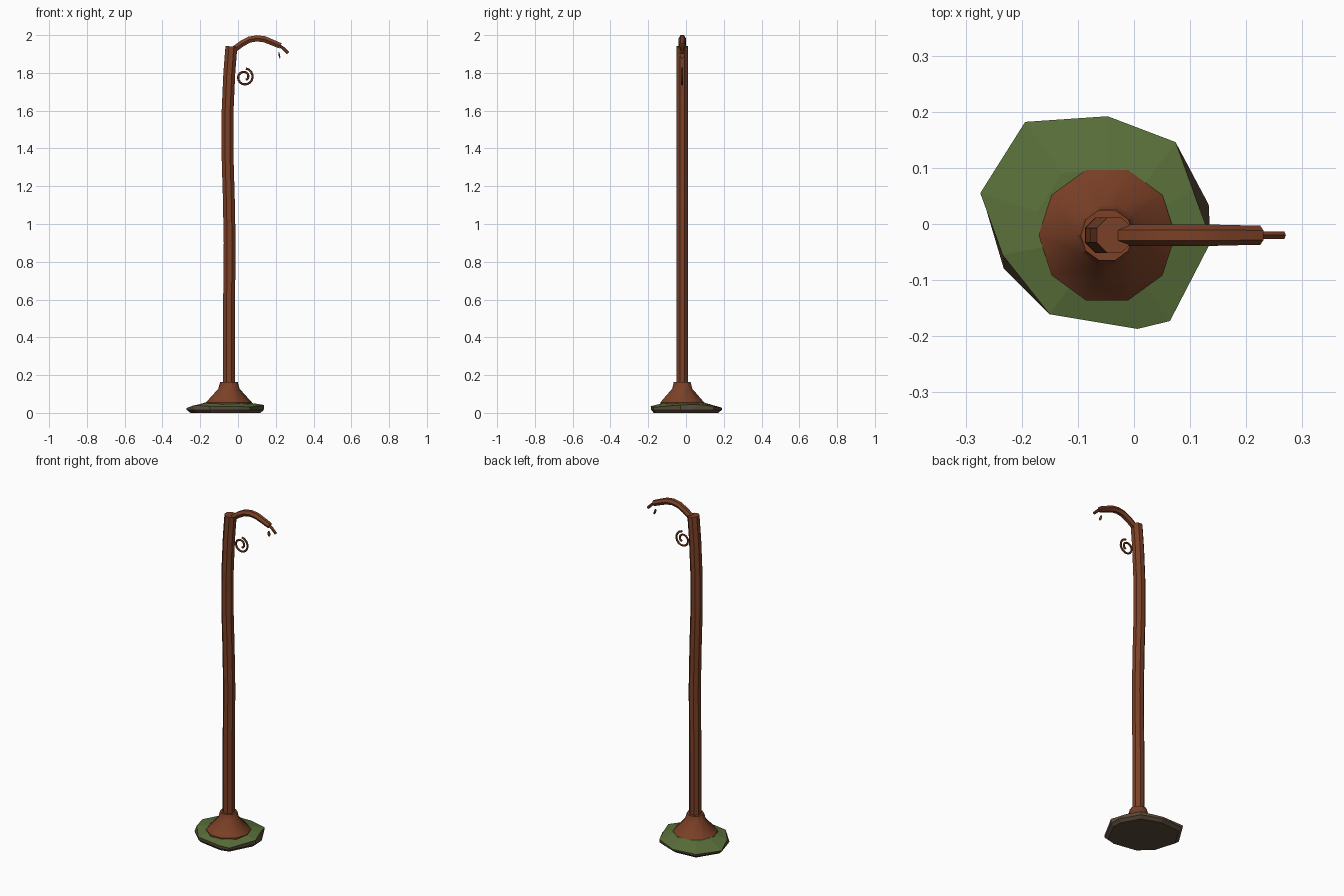
import bpy, bmesh, math
from mathutils import Vector

cube = bpy.data.objects.get("Cube")
if cube:
    bpy.data.objects.remove(cube, do_unlink=True)

AXIS_Y = -0.02
POST_X = -0.048


def material(name, rgb):
    m = bpy.data.materials.new(name)
    m.use_nodes = True
    m.diffuse_color = (*rgb, 1)
    m.node_tree.nodes["Principled BSDF"].inputs["Base Color"].default_value = (*rgb, 1)
    return m


wood = material("red brown wood", (0.2, 0.052, 0.02))
grass = material("grass green", (0.1, 0.16, 0.042))
earth = material("dark earth", (0.1, 0.068, 0.042))


def finish(name, bm, mats, smooth=True):
    bmesh.ops.recalc_face_normals(bm, faces=bm.faces)
    mesh = bpy.data.meshes.new(name)
    bm.to_mesh(mesh)
    bm.free()
    for m in mats:
        mesh.materials.append(m)
    ob = bpy.data.objects.new(name, mesh)
    bpy.context.collection.objects.link(ob)
    if smooth:
        bpy.ops.object.select_all(action="DESELECT")
        ob.select_set(True)
        bpy.context.view_layer.objects.active = ob
        bpy.ops.object.shade_smooth_by_angle(angle=math.radians(30))
    return ob


def bridge(bm, a, b):
    n = len(a)
    return [bm.faces.new((a[i], a[(i + 1) % n], b[(i + 1) % n], b[i])) for i in range(n)]


def tube(name, path, radii, sides, phase=0.0):
    """Sweep a polygon along a path of (x, z) points."""
    bm = bmesh.new()
    pts = [Vector((x, AXIS_Y, z)) for x, z in path]
    rings = []
    for i, p in enumerate(pts):
        t = (pts[min(i + 1, len(pts) - 1)] - pts[max(i - 1, 0)]).normalized()
        side = Vector((t.z, 0, -t.x))
        r = radii[i] if isinstance(radii, list) else radii
        ring = []
        for k in range(sides):
            a = math.tau * (k + phase) / sides
            ring.append(bm.verts.new(p + side * r * math.cos(a) + Vector((0, r * math.sin(a), 0))))
        rings.append(ring)
    for a, b in zip(rings, rings[1:]):
        bridge(bm, a, b)
    bm.faces.new(rings[0])
    bm.faces.new(rings[-1])
    return finish(name, bm, [wood])


# Leaning post
tube("post", [(POST_X, 0.06), (POST_X, 0.5), (-0.044, 0.9), (-0.049, 1.15), (-0.056, 1.38),
              (-0.055, 1.6), (-0.046, 1.8), (-0.035, 1.94)], 0.034, 8, 0.5)

# Flared foot around the post
tube("flared_foot", [(POST_X, 0.035), (POST_X, 0.055), (POST_X, 0.128), (POST_X, 0.163)],
     [0.122, 0.122, 0.056, 0.047], 10)

# Arched arm and thin tip
tube("arched_arm", [(-0.02, 1.925), (0.02, 1.955), (0.06, 1.976), (0.1, 1.983), (0.14, 1.978),
                    (0.18, 1.962), (0.225, 1.943)], [0.019] * 5 + [0.018, 0.017], 6, 0.5)
tube("arm_tip", [(0.215, 1.947), (0.24, 1.93), (0.265, 1.905)], 0.008, 6)

# Scroll ornament
scroll = []
for i in range(25):
    f = i / 24
    a = math.radians(80 - 500 * f)
    r = 0.046 - 0.03 * f ** 1.3
    scroll.append((0.034 + r * math.cos(a), 1.778 + r * math.sin(a)))
tube("scroll", scroll, 0.006, 6)

# Small hanging pendant, thin from front to side
bm = bmesh.new()
bmesh.ops.create_icosphere(bm, subdivisions=2, radius=1)
for v in bm.verts:
    v.co = Vector((0.219 + 0.004 * v.co.x - 0.003 * v.co.z, AXIS_Y + 0.012 * v.co.y, 1.893 + 0.017 * v.co.z))
finish("pendant", bm, [wood])

# Rough mound: grassy top, earth sides and underside
rim = [(-0.274, 0.055, 0.025), (-0.194, 0.182, 0.03), (-0.047, 0.192, 0.025), (0.074, 0.146, 0.035),
       (0.105, 0.06, 0.045), (0.138, -0.03, 0.042), (0.064, -0.173, 0.03), (0.006, -0.187, 0.035),
       (-0.15, -0.161, 0.035), (-0.234, -0.055, 0.04)]
bulge = {4: (0.135, 0.035), 9: (-0.234, -0.08)}
bm = bmesh.new()
centre = Vector((POST_X, AXIS_Y))
inner, edge, skirt, base = [], [], [], []
for i, (x, y, z) in enumerate(rim):
    out = Vector((x, y)) - centre
    low = Vector(bulge.get(i, (x, y))) - centre
    inner.append(bm.verts.new((*(centre + out * 0.55), 0.055)))
    edge.append(bm.verts.new((x, y, z)))
    skirt.append(bm.verts.new((*(centre + low * 0.99), 0.016)))
    base.append(bm.verts.new((*(centre + low * 0.9), 0.0)))
top = bridge(bm, inner, edge) + [bm.faces.new(inner)]
for f in bridge(bm, edge, skirt) + bridge(bm, skirt, base) + [bm.faces.new(base)]:
    f.material_index = 1
finish("mound", bm, [grass, earth], smooth=False)
